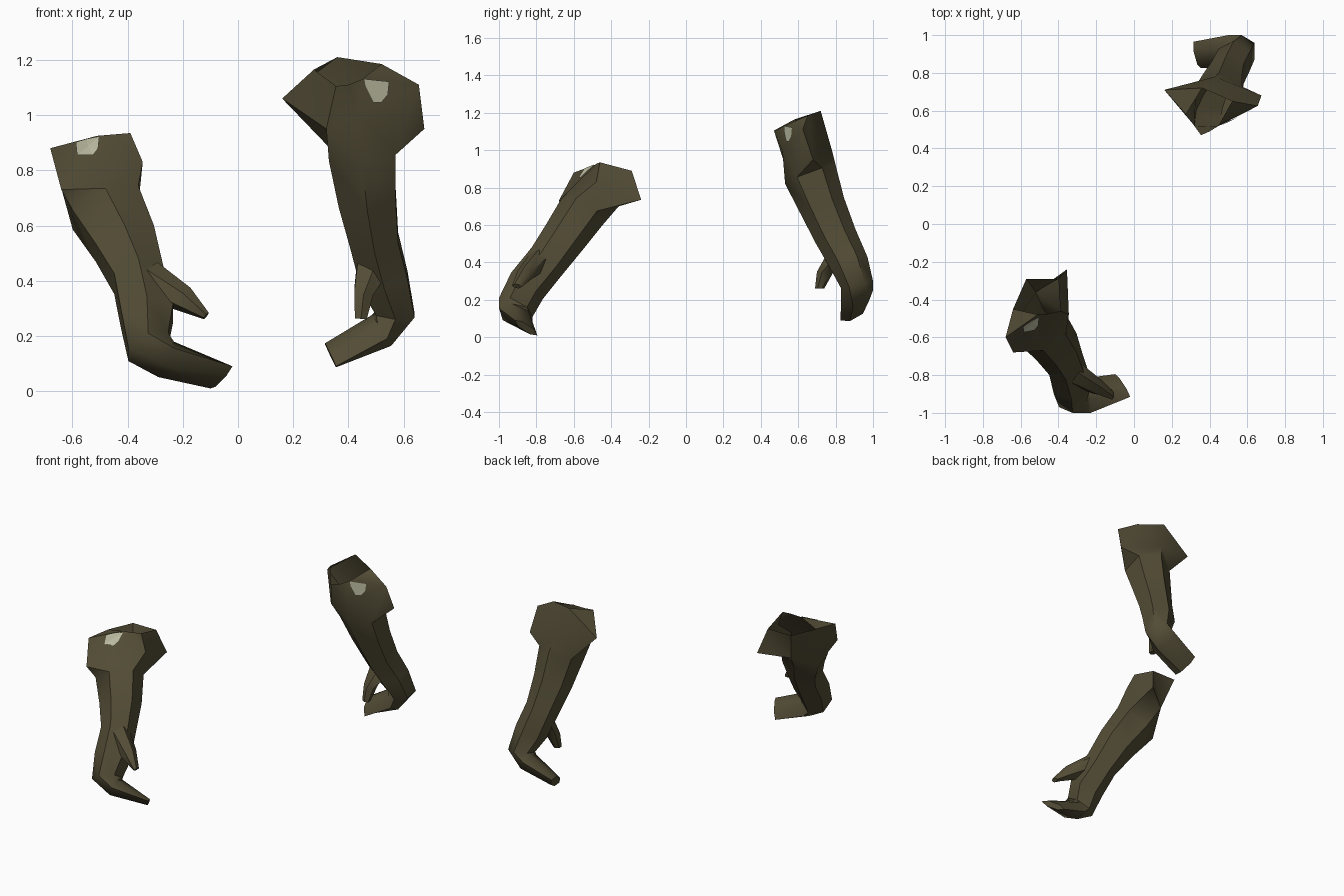
import bpy, bmesh, math
from mathutils import Vector
from mathutils.bvhtree import BVHTree

if "Cube" in bpy.data.objects:
    bpy.data.objects.remove(bpy.data.objects["Cube"])

SIDES = 6


def material(name, colour):
    m = bpy.data.materials.new(name)
    m.use_nodes = True
    m.diffuse_color = (*colour, 1)
    m.node_tree.nodes["Principled BSDF"].inputs["Base Color"].default_value = (*colour, 1)
    return m


leather = material("dark olive leather", (0.085, 0.072, 0.036))
pale = material("pale worn patch", (0.5, 0.5, 0.36))


def section_rings(sections):
    """Oval rings from (centre, half-width vector, half thickness)."""
    centres = [Vector(s[0]) for s in sections]
    rings = []
    for i, (c, u, thick) in enumerate(sections):
        u = Vector(u)
        along = centres[min(i + 1, len(centres) - 1)] - centres[max(i - 1, 0)]
        v = along.cross(u).normalized() * thick
        angles = [2 * math.pi * k / SIDES for k in range(SIDES)]
        rings.append([centres[i] + u * math.cos(a) + v * math.sin(a) for a in angles])
    return rings


def loft(bm, rings, cap_start):
    loops = [[bm.verts.new(p) for p in ring] for ring in rings]
    for a, b in zip(loops, loops[1:]):
        for k in range(SIDES):
            n = (k + 1) % SIDES
            bm.faces.new((a[k], a[n], b[n], b[k]))
    bm.faces.new(loops[-1])
    if cap_start:
        bm.faces.new(loops[0])


def finish(name, bm, mat, smooth=True):
    bmesh.ops.triangulate(bm, faces=[f for f in bm.faces if len(f.verts) == 4])
    bmesh.ops.recalc_face_normals(bm, faces=bm.faces)
    tree = BVHTree.FromBMesh(bm)
    mesh = bpy.data.meshes.new(name)
    bm.to_mesh(mesh)
    bm.free()
    mesh.materials.append(mat)
    ob = bpy.data.objects.new(name, mesh)
    bpy.context.collection.objects.link(ob)
    if smooth:
        bpy.ops.object.select_all(action="DESELECT")
        ob.select_set(True)
        bpy.context.view_layer.objects.active = ob
        bpy.ops.object.shade_smooth_by_angle(angle=math.radians(50))
    return tree


def patch(name, outline, tree):
    """Thin plate laid on the front of a cuff from an x, z outline."""
    mid = [sum(p[i] for p in outline) / len(outline) for i in (0, 1)]
    points = []
    for x, z in [mid] + list(outline):
        x, z = mid[0] + (x - mid[0]) * 0.95, mid[1] + (z - mid[1]) * 0.95
        hit, normal, _, _ = tree.ray_cast(Vector((x, -2, z)), Vector((0, 1, 0)))
        if hit:
            points.append(hit + Vector((0, -0.006, 0.003)))
    bm = bmesh.new()
    verts = [bm.verts.new(p) for p in points]
    rim = verts[1:]
    for a, b in zip(rim, rim[1:] + rim[:1]):
        bm.faces.new((verts[0], a, b))
    finish(name, bm, pale, False)


def glove(side, rim, flare, arm, thumb, spot):
    # open cuff, forearm, palm and curled fingers
    bm = bmesh.new()
    cuff = [[Vector(p) for p in ring] for ring in (rim, flare)]
    loft(bm, cuff + section_rings(arm), False)
    tree = finish(side + "_glove", bm, leather)
    # thumb
    bm = bmesh.new()
    loft(bm, section_rings(thumb), True)
    finish(side + "_thumb", bm, leather)
    patch(side + "_cuff_patch", spot, tree)


glove(
    "right",
    rim=[(-.57, -.29, .89), (-.4, -.29, .89), (-.39, -.46, .935),
         (-.45, -.475, .93), (-.51, -.48, .925), (-.64, -.45, .89)],
    flare=[(-.52, -.36, .7), (-.355, -.24, .735), (-.345, -.48, .83),
           (-.51, -.6, .81), (-.64, -.68, .73), (-.68, -.6, .88)],
    arm=[((-.48, -.56, .665), (0, .11, -.07), .15),
         ((-.41, -.65, .535), (0, .1, -.065), .13),
         ((-.36, -.745, .405), (0, .08, -.075), .105),
         ((-.33, -.85, .275), (0, .085, -.07), .11),
         ((-.325, -.91, .16), (0, .09, -.05), .09),
         ((-.26, -.91, .115), (-.03, .09, -.04), .06),
         ((-.06, -.855, .05), (-.04, .06, -.04), .02)],
    thumb=[((-.33, -.78, .41), (0, .06, -.03), .07),
           ((-.2, -.86, .335), (0, .04, -.02), .05),
           ((-.115, -.905, .273), (0, .025, -.005), .015)],
    spot=[(-.59, .9), (-.55, .912), (-.5, .922), (-.505, .875), (-.525, .85), (-.585, .85)],
)

glove(
    "left",
    rim=[(.36, .72, 1.21), (.52, .65, 1.185), (.45, .525, 1.13),
         (.4, .49, 1.11), (.355, .47, 1.105), (.275, .58, 1.165)],
    flare=[(.43, .78, 1), (.675, .68, .95), (.655, .625, 1.11),
           (.44, .515, 1), (.32, .52, .95), (.16, .71, 1.06)],
    arm=[((.45, .665, .87), (0, .135, .05), .14),
         ((.468, .73, .7), (0, .115, .045), .12),
         ((.495, .8, .54), (0, .105, .04), .1),
         ((.53, .87, .4), (0, .1, .03), .1),
         ((.57, .915, .28), (0, .085, .02), .08),
         ((.52, .915, .22), (-.02, .085, .03), .06),
         ((.335, .895, .13), (-.02, .07, .04), .035)],
    thumb=[((.49, .82, .47), (0, .07, .03), .07),
           ((.455, .75, .36), (0, .05, .01), .04),
           ((.445, .715, .262), (0, .025, 0), .025)],
    spot=[(.455, 1.13), (.5, 1.125), (.55, 1.12), (.545, 1.07), (.52, 1.04), (.49, 1.04), (.46, 1.1)],
)
